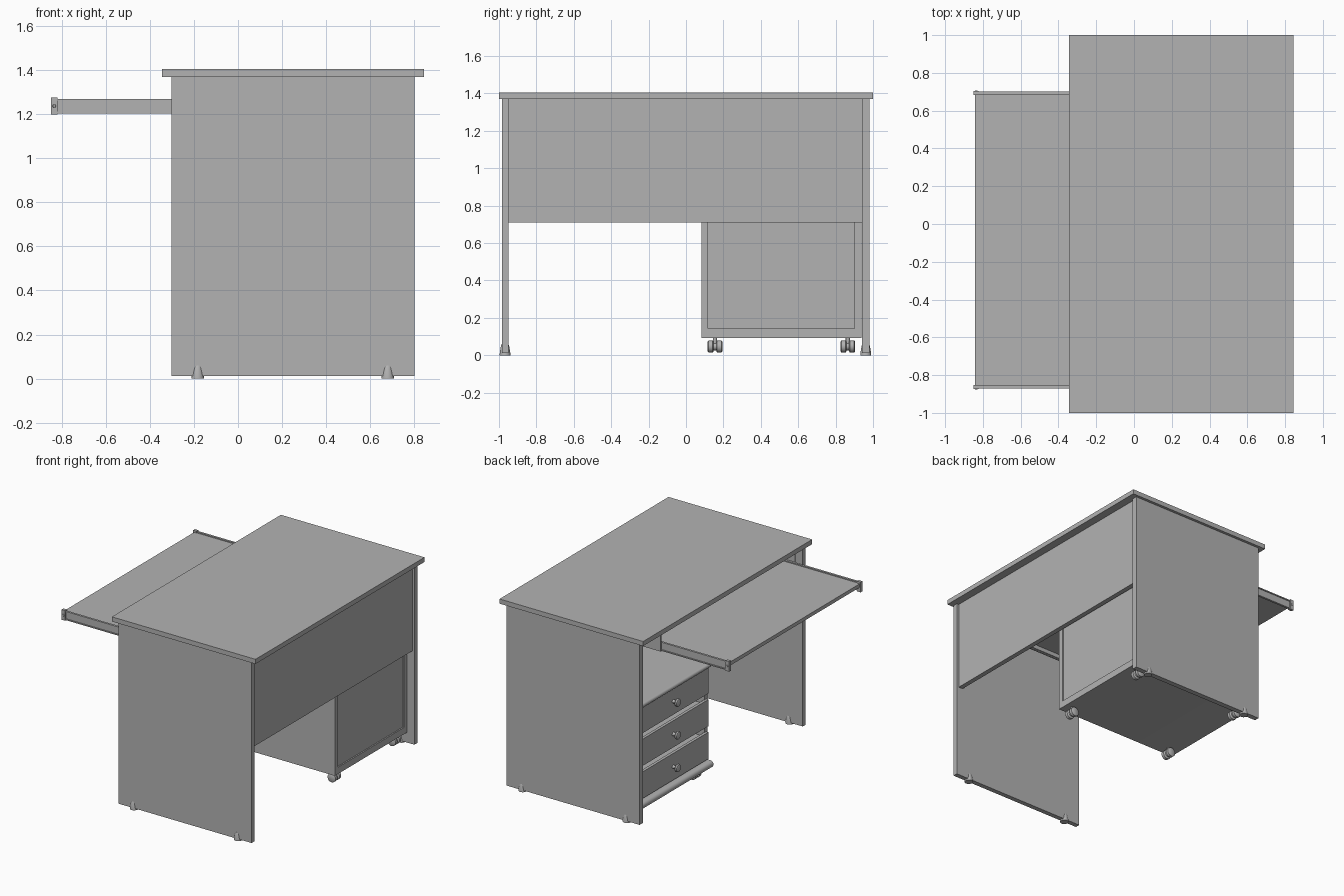
import bpy, bmesh, math
from mathutils import Matrix, Vector

if "Cube" in bpy.data.objects:
    bpy.data.objects.remove(bpy.data.objects["Cube"])

grey = bpy.data.materials.new("plain_grey")
grey.diffuse_color = (0.45, 0.45, 0.45, 1)
grey.use_nodes = True
grey.node_tree.nodes["Principled BSDF"].inputs["Base Color"].default_value = grey.diffuse_color


def finish(name, bm, smooth=False):
    bmesh.ops.recalc_face_normals(bm, faces=bm.faces[:])
    me = bpy.data.meshes.new(name)
    bm.to_mesh(me)
    bm.free()
    me.materials.append(grey)
    ob = bpy.data.objects.new(name, me)
    bpy.context.collection.objects.link(ob)
    if smooth:
        bpy.ops.object.select_all(action='DESELECT')
        ob.select_set(True)
        bpy.context.view_layer.objects.active = ob
        bpy.ops.object.shade_smooth_by_angle(angle=math.radians(40))
    return ob


def box(name, x, y, z):
    """Box from (low, high) ranges."""
    bm = bmesh.new()
    bmesh.ops.create_cube(bm, size=1)
    for v in bm.verts:
        v.co = [r[0] + (c + 0.5) * (r[1] - r[0]) for r, c in zip((x, y, z), v.co)]
    return finish(name, bm)


def lathe(name, profile, loc, axis, sides=24):
    """Spin (radius, height) points about an axis."""
    bm = bmesh.new()
    rings = [[bm.verts.new((r * math.cos(a), r * math.sin(a), h))
              for a in (2 * math.pi * i / sides for i in range(sides))]
             for r, h in profile]
    for a, b in zip(rings, rings[1:]):
        for i in range(sides):
            j = (i + 1) % sides
            bm.faces.new((a[i], a[j], b[j], b[i]))
    bm.faces.new(rings[0])
    bm.faces.new(rings[-1])
    rot = Vector((0, 0, 1)).rotation_difference(Vector(axis)).to_matrix().to_4x4()
    bmesh.ops.transform(bm, matrix=Matrix.Translation(loc) @ rot, verts=bm.verts)
    return finish(name, bm, True)


def extrude_y(name, points, y0, y1, smooth=False):
    """Extrude an (x, z) outline along y."""
    bm = bmesh.new()
    a = [bm.verts.new((x, y0, z)) for x, z in points]
    b = [bm.verts.new((x, y1, z)) for x, z in points]
    bm.faces.new(a)
    bm.faces.new(b)
    for i in range(len(a)):
        j = (i + 1) % len(a)
        bm.faces.new((a[i], a[j], b[j], b[i]))
    return finish(name, bm, smooth)


def nosed_slab(name, x0, x1, y0, y1, z0, z1):
    """Slab whose front (-x) edge is a half round."""
    r = (z1 - z0) / 2
    pts = [(x1, z0), (x1, z1)]
    pts += [(x0 + r - r * math.sin(t), z0 + r + r * math.cos(t))
            for t in (math.pi * i / 10 for i in range(11))]
    return extrude_y(name, pts, y0, y1, True)


# Desk: top, side panels and modesty panel
box("desk_top", (-0.345, 0.845), (-1, 1), (1.37, 1.405))
side_panels = {"near": (-0.985, -0.95), "far": (0.942, 0.98)}
for side, ys in side_panels.items():
    box("side_panel_" + side, (-0.302, 0.802), ys, (0.012, 1.37))
    for x in (-0.183, 0.68):
        lathe("foot_" + side, [(0.029, 0), (0.028, 0.015), (0.022, 0.05), (0.018, 0.06)],
              (x, sum(ys) / 2, 0), (0, 0, 1))
box("modesty_panel", (0.75, 0.785), (-0.95, 0.942), (0.71, 1.37))

# Sliding tray with channel rails, end caps and hangers
box("tray_board", (-0.842, 0.2), (-0.856, 0.686), (1.235, 1.262))
for side, y, s in (("near", -0.872, 1), ("far", 0.702, -1)):
    def span(a, b):
        return tuple(sorted((y + s * a, y + s * b)))
    box("rail_web_" + side, (-0.83, 0.22), span(0.006, 0.016), (1.207, 1.27))
    for z in (1.205, 1.262):
        box("rail_flange_" + side, (-0.83, 0.22), span(0.0, 0.016), (z, z + 0.008))
    box("rail_cap_" + side, (-0.85, -0.82), span(-0.002, 0.02), (1.2, 1.276))
    lathe("rail_screw_" + side, [(0.008, 0), (0.006, 0.003)],
          (-0.835, y - s * 0.002, 1.238), (0, -s, 0), 12)
    box("hanger_" + side, (-0.29, 0.25), span(-0.012, -0.001), (1.205, 1.37))

# Drawer cabinet carcass
Y0, Y1 = 0.082, 0.938
nosed_slab("cabinet_base", -0.285, 0.745, Y0, Y1, 0.092, 0.142)
nosed_slab("cabinet_top", -0.265, 0.745, Y0, Y1, 0.838, 0.87)
for y in (Y0, Y1 - 0.036):
    box("cabinet_side", (-0.235, 0.745), (y, y + 0.036), (0.142, 0.838))
box("cabinet_back", (0.715, 0.735), (Y0 + 0.036, Y1 - 0.036), (0.142, 0.838))

# Drawers with turned knobs
knob = [(0.014, 0), (0.011, 0.012), (0.013, 0.022), (0.027, 0.028),
        (0.03, 0.036), (0.026, 0.045), (0.012, 0.05)]
for z in (0.255, 0.5, 0.745):
    box("drawer_front", (-0.252, -0.23), (Y0 + 0.012, Y1 - 0.012), (z - 0.1, z + 0.1))
    box("drawer_box", (-0.23, 0.65), (Y0 + 0.04, Y1 - 0.04), (z - 0.08, z + 0.075))
    lathe("drawer_knob", knob, (-0.252, 0.51, z), (-1, 0, 0))

# Twin wheel casters
wheel = [(0.026, -0.016), (0.033, -0.011), (0.033, 0.011), (0.026, 0.016)]
for x in (-0.18, 0.69):
    for y in (0.155, 0.865):
        for dy in (-0.023, 0.023):
            lathe("caster_wheel", wheel, (x, y + dy, 0.047), (0, 1, 0))
        lathe("caster_hub", [(0.02, -0.012), (0.02, 0.012)], (x, y, 0.047), (0, 1, 0), 16)
        lathe("caster_stem", [(0.011, 0.05), (0.011, 0.092)], (x, y, 0), (0, 0, 1), 16)
